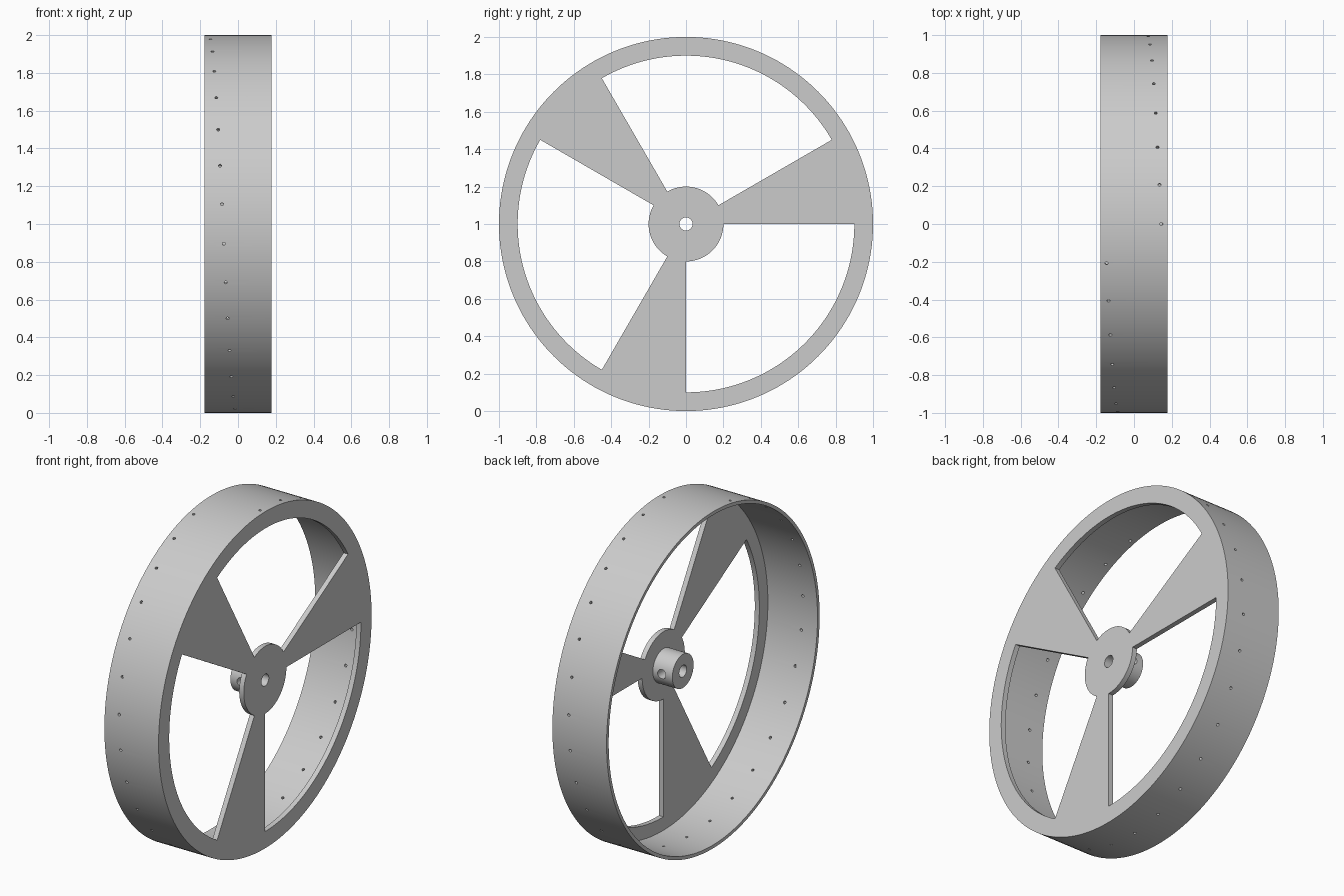
import bpy, bmesh
from math import sin, cos, radians, pi
from mathutils import Vector, Matrix

cube = bpy.data.objects.get("Cube")
if cube:
    bpy.data.objects.remove(cube, do_unlink=True)

# Main dimensions: the axle runs along x at height 1
HALF, RIM_IN, WINDOW, DISC, BOSS, BORE = 0.178, 0.98, 0.9, 0.2, 0.1, 0.035
PLATE_BACK, BOSS_END = 0.148, 0.02
SEGMENTS = 180

grey = bpy.data.materials.new("light grey")
grey.use_nodes = True
grey.diffuse_color = (0.6, 0.6, 0.6, 1)
grey.node_tree.nodes["Principled BSDF"].inputs["Base Color"].default_value = grey.diffuse_color


def on_wheel(x, radius, degrees):
    a = radians(degrees)
    return Vector((x, radius * cos(a), 1 + radius * sin(a)))


def finish(bm, name):
    bmesh.ops.recalc_face_normals(bm, faces=bm.faces)
    mesh = bpy.data.meshes.new(name)
    bm.to_mesh(mesh)
    bm.free()
    mesh.materials.append(grey)
    obj = bpy.data.objects.new(name, mesh)
    bpy.context.collection.objects.link(obj)
    return obj


def ring(name, x0, x1, inner, outer):
    """Rectangular section turned about the axle."""
    bm = bmesh.new()
    step = 360 / SEGMENTS
    section = [(x0, inner), (x0, outer), (x1, outer), (x1, inner)]
    loops = [[bm.verts.new(on_wheel(x, r, (i + 0.5) * step)) for x, r in section]
             for i in range(SEGMENTS)]
    for i, a in enumerate(loops):
        b = loops[(i + 1) % SEGMENTS]
        for j in range(4):
            k = (j + 1) % 4
            bm.faces.new((a[j], a[k], b[k], b[j]))
    return finish(bm, name)


def add_rod(bm, centre, direction, radius, length, sides):
    turn = direction.to_track_quat('Z', 'Y').to_matrix().to_4x4()
    bmesh.ops.create_cone(bm, cap_ends=True, segments=sides, radius1=radius,
                          radius2=radius, depth=length,
                          matrix=Matrix.Translation(centre) @ turn)


def add_sector(bm, start, sweep, x0, x1):
    """Window-shaped prism between the hub disc and the flange."""
    angles = [start + sweep * i / 60 for i in range(61)]
    path = [(WINDOW, a) for a in angles] + [(DISC, a) for a in reversed(angles)]
    ends = [[bm.verts.new(on_wheel(x, r, a)) for r, a in path] for x in (x0, x1)]
    for end in ends:
        bm.faces.new(end)
    for i in range(len(path)):
        j = (i + 1) % len(path)
        bm.faces.new((ends[0][i], ends[0][j], ends[1][j], ends[1][i]))


def cut(obj, bm):
    cutter = finish(bm, "cutter")
    cutter.hide_render = True
    mod = obj.modifiers.new("cut", 'BOOLEAN')
    mod.operation, mod.solver, mod.object = 'DIFFERENCE', 'EXACT', cutter
    bpy.context.view_layer.objects.active = obj
    bpy.ops.object.modifier_apply(modifier=mod.name)
    bpy.data.objects.remove(cutter, do_unlink=True)


# Rim with a helix of small drilled holes
rim = ring("rim", -HALF, HALF, RIM_IN, 1)
bm = bmesh.new()
for i in range(30):
    angle = 90 + 12 * (i + 1)
    centre = on_wheel(-0.145 + 0.01 * i, 0.99, angle)
    add_rod(bm, centre, on_wheel(0, 1, angle) - Vector((0, 0, 1)), 0.008, 0.1, 16)
cut(rim, bm)

# Spoke plate: three windows leave three wedge spokes, a flange and a hub disc
plate = ring("spoke_plate", PLATE_BACK, HALF, BORE, RIM_IN)
bm = bmesh.new()
for start in (30, 150, 270):
    add_sector(bm, start, 90, PLATE_BACK - 0.05, HALF + 0.05)
cut(plate, bm)

# Hub boss with a cross hole for a set screw
boss = ring("hub_boss", BOSS_END, PLATE_BACK, BORE, BOSS)
bm = bmesh.new()
add_rod(bm, Vector((0.09, 0, 1)), Vector((0, 1, 0)), 0.027, 0.4, 32)
cut(boss, bm)

# Smooth curved walls, crisp edges
bpy.ops.object.select_all(action='DESELECT')
for obj in (rim, plate, boss):
    obj.select_set(True)
    bpy.context.view_layer.objects.active = obj
bpy.ops.object.shade_smooth_by_angle(angle=radians(30))
